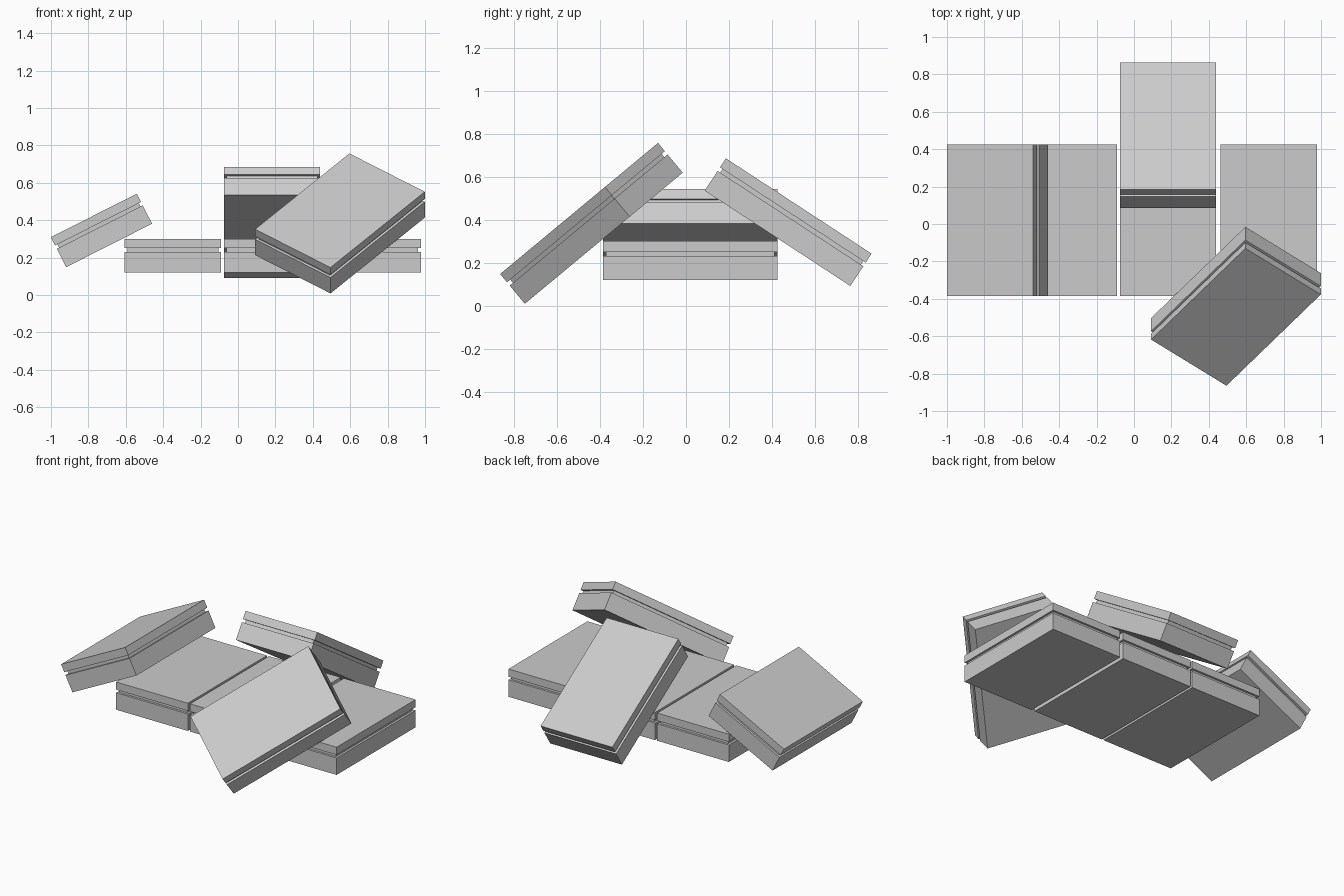
import bpy, bmesh
from math import radians
from mathutils import Matrix, Vector

if "Cube" in bpy.data.objects:
    bpy.data.objects.remove(bpy.data.objects["Cube"])

W, L, T = 0.515, 0.81, 0.18      # block width, length, thickness
INSET = 0.014                    # depth of the groove
# stacked rings: (height, inset) - thick base, groove, thin lid
RINGS = [(-0.09, 0), (0.02, 0), (0.02, INSET), (0.04, INSET), (0.04, 0), (0.09, 0)]


def block(name, loc, tilt_x=0, tilt_y=0, spin=0):
    """Grooved slab: closed loft through rectangular rings."""
    bm = bmesh.new()
    rings = []
    for z, i in RINGS:
        x, y = W / 2 - i, L / 2 - i
        rings.append([bm.verts.new(p) for p in
                      ((-x, -y, z), (x, -y, z), (x, y, z), (-x, y, z))])
    for a, b in zip(rings, rings[1:]):
        for k in range(4):
            n = (k + 1) % 4
            bm.faces.new((a[k], a[n], b[n], b[k]))
    bm.faces.new(rings[0][::-1])
    bm.faces.new(rings[-1])
    bmesh.ops.recalc_face_normals(bm, faces=bm.faces)
    me = bpy.data.meshes.new(name)
    bm.to_mesh(me)
    bm.free()
    ob = bpy.data.objects.new(name, me)
    bpy.context.collection.objects.link(ob)
    ob.matrix_world = (Matrix.Translation(Vector(loc))
                       @ Matrix.Rotation(radians(tilt_x), 4, 'X')
                       @ Matrix.Rotation(radians(tilt_y), 4, 'Y')
                       @ Matrix.Rotation(radians(spin), 4, 'Z'))
    return ob


# flat row of three blocks
for side, x in (("left", -0.348), ("middle", 0.182), ("right", 0.72)):
    block(f"flat_block_{side}", (x, 0.02, 0.21))

# leaning blocks
block("leaning_block_left", (-0.73, 0.02, 0.345), tilt_y=-26.8)
block("leaning_block_back", (0.182, 0.475, 0.388), tilt_x=-33.2)
block("leaning_block_front", (0.545, -0.44, 0.3825), tilt_x=39.7, spin=-38.5)
